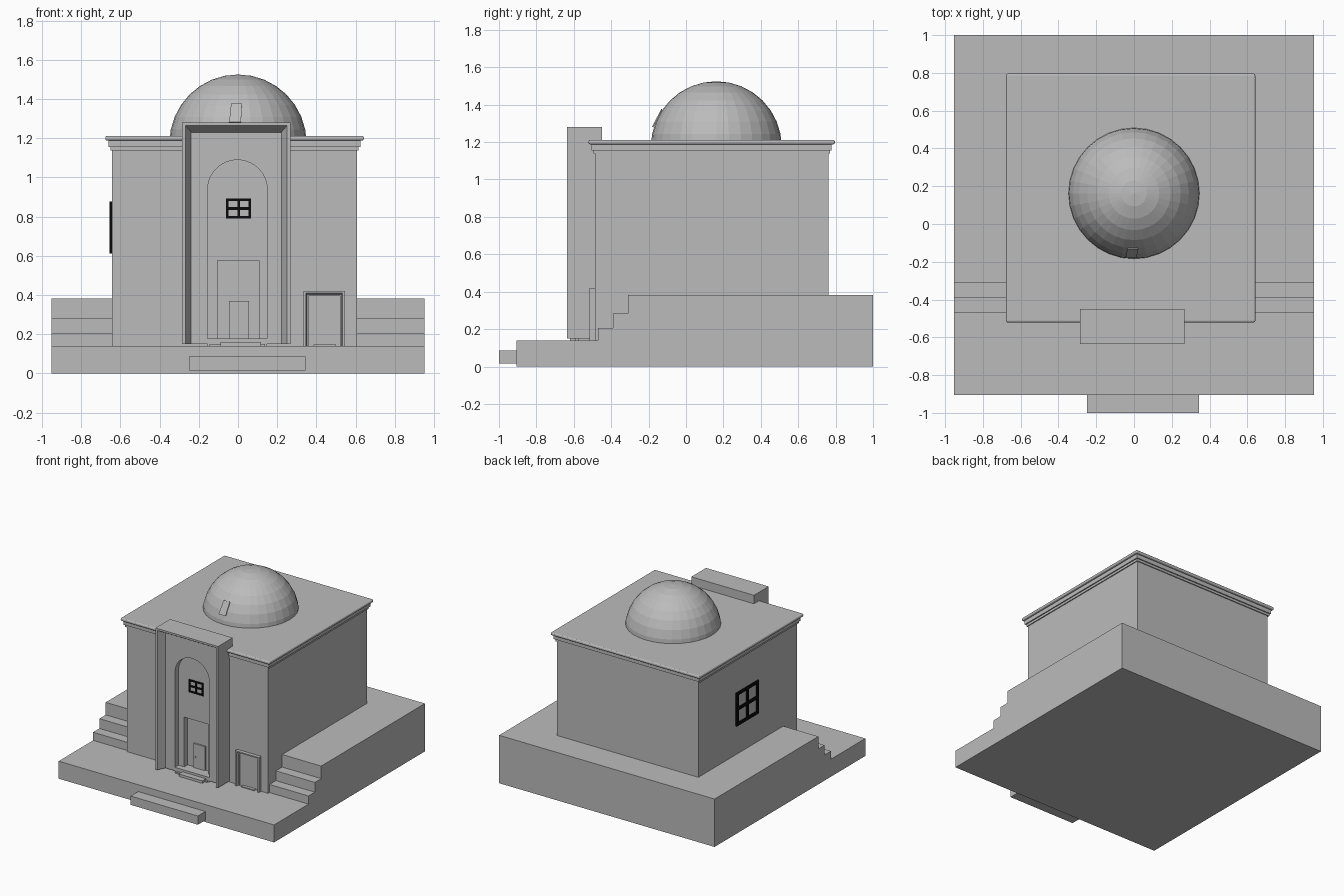
import bpy, bmesh, math
from mathutils import Vector

if "Cube" in bpy.data.objects:
    bpy.data.objects.remove(bpy.data.objects["Cube"])


def material(name, value):
    m = bpy.data.materials.new(name)
    m.diffuse_color = (value, value, value, 1)
    m.use_nodes = True
    m.node_tree.nodes["Principled BSDF"].inputs["Base Color"].default_value = m.diffuse_color
    return m


STONE = material("stone_grey", 0.5)
BLACK = material("window_black", 0.003)


def finish(name, bm, mat=STONE):
    bmesh.ops.recalc_face_normals(bm, faces=bm.faces[:])
    me = bpy.data.meshes.new(name)
    bm.to_mesh(me)
    bm.free()
    me.materials.append(mat)
    ob = bpy.data.objects.new(name, me)
    bpy.context.collection.objects.link(ob)
    return ob


def box(name, x0, x1, y0, y1, z0, z1, mat=STONE, bevel=0):
    bm = bmesh.new()
    bmesh.ops.create_cube(bm, size=1)
    for v in bm.verts:
        v.co = ((x0 + x1) / 2 + v.co.x * (x1 - x0),
                (y0 + y1) / 2 + v.co.y * (y1 - y0),
                (z0 + z1) / 2 + v.co.z * (z1 - z0))
    ob = finish(name, bm, mat)
    if bevel:
        mod = ob.modifiers.new("soft_edge", 'BEVEL')
        mod.width, mod.segments = bevel, 3
    return ob


def prism(name, pts, offset, mat=STONE):
    """Extrude a closed 3D outline by an offset."""
    bm = bmesh.new()
    f = bm.faces.new([bm.verts.new(p) for p in pts])
    r = bmesh.ops.extrude_face_region(bm, geom=[f])
    bmesh.ops.translate(bm, vec=Vector(offset),
                        verts=[g for g in r["geom"] if isinstance(g, bmesh.types.BMVert)])
    # restore the starting cap if the extrusion consumed it
    if not f.is_valid:
        bmesh.ops.holes_fill(bm, edges=bm.edges[:])
    bmesh.ops.triangulate(bm, faces=[f for f in bm.faces if len(f.verts) > 4])
    return finish(name, bm, mat)


def frame(name, cx, z0, profile):
    """Sweep a closed (half width, top, y) profile around a doorway."""
    bm = bmesh.new()
    loops = []
    for w, top, y in profile:
        loops.append([bm.verts.new((cx + x, y, z))
                      for x, z in ((-w, z0), (-w, top), (w, top), (w, z0))])
    n = len(loops)
    for i in range(n):
        a, b = loops[i], loops[(i + 1) % n]
        for k in range(3):
            bm.faces.new((a[k], a[k + 1], b[k + 1], b[k]))
    for k in (0, 3):
        bm.faces.new([l[k] for l in loops])
    return finish(name, bm)


def window(name, along_x, c, z0, z1, half, depth0, depth1, t):
    """Black frame with a cross; runs along x or along y."""
    zm = (z0 + z1) / 2
    rects = [(c - half, c + half, z - t / 2, z + t / 2) for z in (z0 + t / 2, zm, z1 - t / 2)]
    rects += [(a - t / 2, a + t / 2, z0, z1) for a in (c - half + t / 2, c, c + half - t / 2)]
    for i, (a, b, lo, hi) in enumerate(rects):
        if along_x:
            box(f"{name}_bar_{i}", a, b, depth0, depth1, lo, hi, BLACK)
        else:
            box(f"{name}_bar_{i}", depth0, depth1, a, b, lo, hi, BLACK)


# terraced base with side steps
side = [(-.905, 0), (-.905, .14), (-.47, .14), (-.47, .205), (-.39, .205), (-.39, .283),
        (-.31, .283), (-.31, .383), (1, .383), (1, 0)]
prism("terrace_base", [(-.953, y, z) for y, z in side], (1.906, 0, 0))
box("front_step", -.25, .345, -1, -.9, .015, .085)

# main block and stepped cornice
X0, X1, Y0, Y1 = -.643, .608, -.487, .762
box("main_block", X0, X1, Y0, Y1, .135, 1.2)
for i, (o, lo, hi, bv) in enumerate(((.008, 1.138, 1.156, 0), (.017, 1.156, 1.192, 0),
                                     (.034, 1.188, 1.212, .009))):
    box(f"cornice_{i}", X0 - o, X1 + o, Y0 - o, Y1 + o, lo, hi, STONE, bv)

# faceted dome
bm = bmesh.new()
bmesh.ops.create_uvsphere(bm, u_segments=32, v_segments=16, radius=.35)
bmesh.ops.bisect_plane(bm, geom=bm.verts[:] + bm.edges[:] + bm.faces[:],
                       plane_co=(0, 0, .02), plane_no=(0, 0, -1), clear_outer=True)
bmesh.ops.translate(bm, verts=bm.verts[:], vec=(0, .162, 1.175))
finish("dome", bm)

# small tilted hatch on the dome
prism("dome_hatch", [(-.045, -.181, 1.282), (.015, -.181, 1.282),
                     (.02, -.132, 1.378), (-.035, -.132, 1.378)], (0, .006, -.003))

# portal surround with splayed inner edge
frame("portal_frame", -.009, .15, [(.23, 1.23, -.45), (.277, 1.28, -.45), (.277, 1.28, -.635),
                                   (.26, 1.265, -.635), (.23, 1.23, -.575)])

# portal wall with arched niche
R, C = .152, -.003
arch = [(C + R * math.cos(math.pi * i / 20), .937 + R * math.sin(math.pi * i / 20))
        for i in range(21)]
wall = [(-.239, .15), (-.239, 1.23), (.221, 1.23), (.221, .15), (C + R, .15)] + arch + [(C - R, .15)]
prism("portal_wall", [(x, -.575, z) for x, z in wall], (0, .125, 0))

# niche back with doorway recess
back = [(-.16, .15), (-.16, 1.1), (.155, 1.1), (.155, .15),
        (.108, .15), (.108, .575), (-.105, .575), (-.105, .15)]
prism("niche_back", [(x, -.53, z) for x, z in back], (0, .05, 0))
window("niche_window", True, .003, .79, .892, .064, -.537, -.529, .013)

# portal door, handle and steps
box("portal_door", -.046, .056, -.499, -.485, .175, .37)
box("door_handle", -.028, -.02, -.506, -.498, .26, .272)
box("niche_sill", C - R, C + R, -.575, -.485, .14, .178)
box("portal_slab", -.145, .137, -.59, -.5, .135, .15)
box("portal_step", -.09, .118, -.62, -.57, .137, .16)

# side doorway
frame("side_door_frame", .44, .138, [(.08, .395, -.485), (.105, .42, -.485), (.105, .42, -.515),
                                     (.094, .41, -.515), (.088, .403, -.495), (.08, .395, -.495)])
box("side_door_step", .385, .5, -.51, -.485, .138, .147)

# side window on the left wall
window("side_window", False, .15, .612, .877, .14, -.655, -.641, .022)
